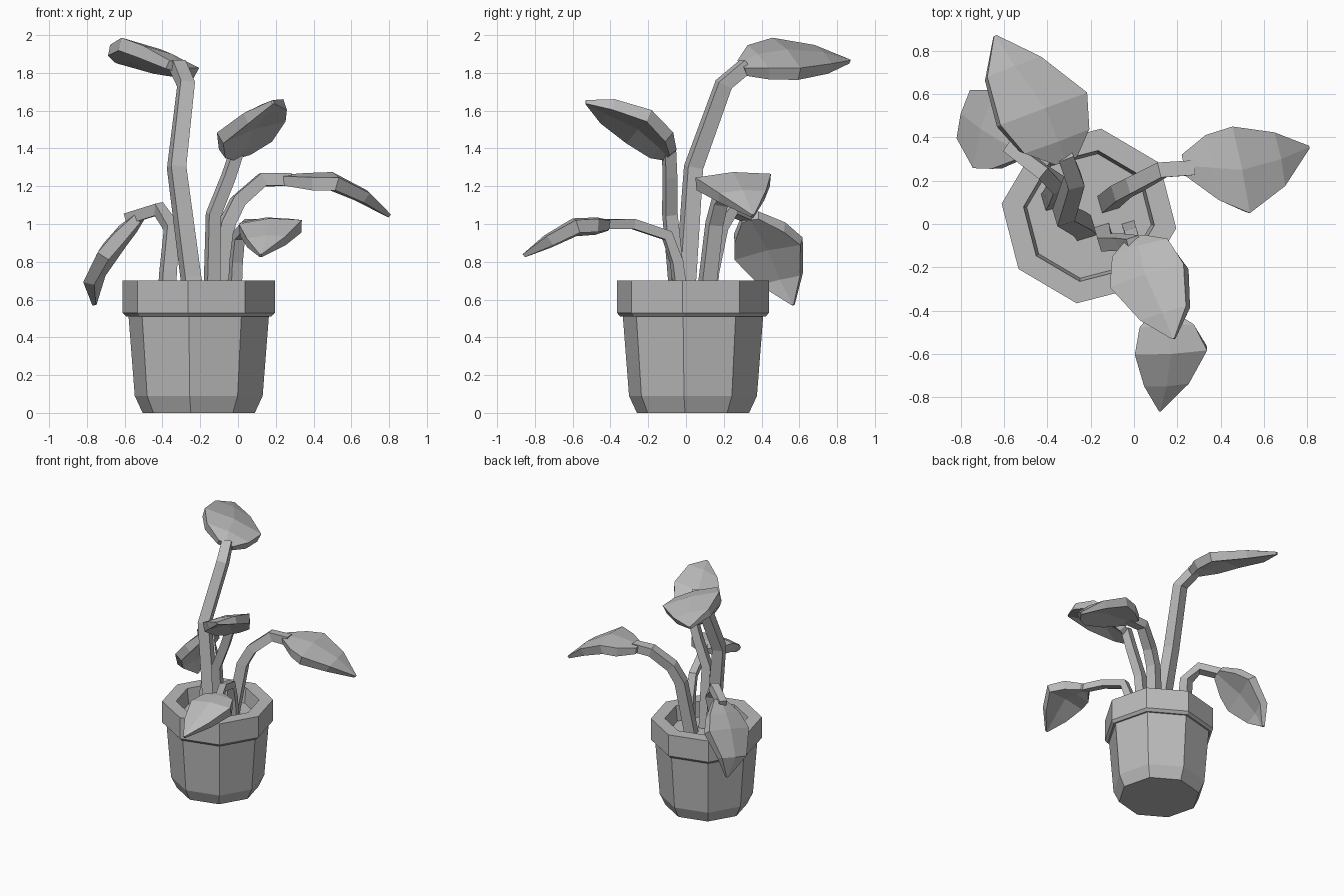
import bpy
import bmesh
from math import cos, sin, radians
from mathutils import Vector

cube = bpy.data.objects.get("Cube")
if cube:
    bpy.data.objects.remove(cube, do_unlink=True)

grey = bpy.data.materials.new("plain grey")
grey.use_nodes = True
grey.diffuse_color = (.5, .5, .5, 1)
grey.node_tree.nodes["Principled BSDF"].inputs["Base Color"].default_value = (.5, .5, .5, 1)


def loft(name, rings, cap_start=True, cap_end=True):
    """Join equal-sized rings of points into one flat-shaded object."""
    bm = bmesh.new()
    loops = [[bm.verts.new(point) for point in ring] for ring in rings]
    count = len(loops[0])
    for low, high in zip(loops, loops[1:]):
        for i in range(count):
            j = (i + 1) % count
            bm.faces.new((low[i], low[j], high[j], high[i]))
    if cap_start:
        bm.faces.new(loops[0][::-1])
    if cap_end:
        bm.faces.new(loops[-1])
    if len(loops) > 1 and (cap_start or cap_end):
        bmesh.ops.recalc_face_normals(bm, faces=bm.faces)
    mesh = bpy.data.meshes.new(name)
    bm.to_mesh(mesh)
    bm.free()
    mesh.materials.append(grey)
    obj = bpy.data.objects.new(name, mesh)
    bpy.context.collection.objects.link(obj)
    return obj


def tangents(path):
    last = len(path) - 1
    return [(path[min(i + 1, last)] - path[max(i - 1, 0)]).normalized()
            for i in range(len(path))]


def stem(name, points, thick, thin):
    """Square tube that tapers along a bent path."""
    path = [Vector(p) for p in points]
    across = Vector((1, .3, 0))
    rings = []
    for i, (centre, along) in enumerate(zip(path, tangents(path))):
        across = (across - along * across.dot(along)).normalized()
        other = along.cross(across)
        half = thick + (thin - thick) * i / (len(path) - 1)
        rings.append([centre + (across * a + other * b) * half
                      for a, b in ((1, 1), (-1, 1), (-1, -1), (1, -1))])
    return loft(name, rings)


def leaf(name, points, side):
    """Thick pointed blade with a raised midrib; side is its half width."""
    path = [Vector(p) for p in points]
    side = Vector(side)
    widths = (.25, .75, 1, .62, .03)
    depths = (.05, .07, .07, .06, .02)
    rings = []
    for centre, along, width, depth in zip(path, tangents(path), widths, depths):
        normal = side.cross(along).normalized()
        half = side * width
        edge = centre - normal * .02 * width
        under = normal * depth
        rings.append([edge - half, centre, edge + half,
                      edge + half * .97 - under, centre - under,
                      edge - half * .97 - under])
    return loft(name, rings)


def octagon(radius, z):
    return [Vector((-.208 + radius * cos(radians(45 * k - 8)),
                    .037 + radius * sin(radians(45 * k - 8)), z))
            for k in range(8)]


# Pot with chamfered foot, thick rim and sunken soil
pot_profile = ((.3, 0), (.342, .09), (.375, .51), (.388, .51), (.407, .53),
               (.407, .7), (.305, .7), (.29, .58))
loft("pot", [octagon(r, z) for r, z in pot_profile], cap_end=False)
loft("soil", [octagon(.29, .58)], cap_start=False)

# Tall back plant
stem("tall_stem", [(-.23, -.02, .57), (-.25, 0, .72), (-.325, .04, 1.3),
                   (-.275, .2, 1.74), (-.32, .32, 1.84)], .047, .036)
leaf("tall_leaf", [(-.31, .29, 1.85), (-.35, .38, 1.9), (-.41, .535, 1.925),
                   (-.55, .73, 1.91), (-.64, .87, 1.87)], (.2, .075, -.08))

# Left-hand plant arching sideways
stem("side_stem", [(-.12, .1, .57), (-.06, .15, 1), (0, .18, 1.12),
                   (.13, .25, 1.235), (.28, .26, 1.235)], .04, .034)
leaf("side_leaf", [(.23, .27, 1.26), (.36, .26, 1.27), (.5, .25, 1.275),
                   (.68, .3, 1.18), (.81, .355, 1.05)], (.04, -.2, -.01))

# Low front plant
stem("front_stem", [(-.02, -.02, .57), (-.01, -.05, .8), (.005, -.1, .94),
                    (.06, -.28, 1), (.14, -.44, 1)], .03, .025)
leaf("front_leaf", [(.13, -.4, 1.02), (.15, -.47, 1.035), (.17, -.6, 1.03),
                    (.15, -.75, .94), (.12, -.865, .84)], (-.167, -.01, -.01))

# Upright middle plant
stem("middle_stem", [(-.14, -.04, .57), (-.135, -.06, .8), (-.13, -.085, 1.05),
                     (-.05, -.085, 1.25), (0, -.09, 1.4)], .036, .03)
leaf("middle_leaf", [(0, -.06, 1.38), (.02, -.1, 1.45), (.05, -.23, 1.56),
                     (.13, -.41, 1.635), (.18, -.53, 1.655)], (-.17, -.055, -.06))

# Right-hand plant with a drooping blade
stem("drooping_stem", [(-.38, .11, .57), (-.37, .13, .75), (-.35, .18, .98),
                       (-.42, .24, 1.08), (-.58, .36, 1.03)], .04, .03)
leaf("drooping_leaf", [(-.54, .34, 1.06), (-.63, .39, .99), (-.71, .44, .9),
                       (-.8, .51, .72), (-.77, .57, .57)], (.05, .18, .04))
